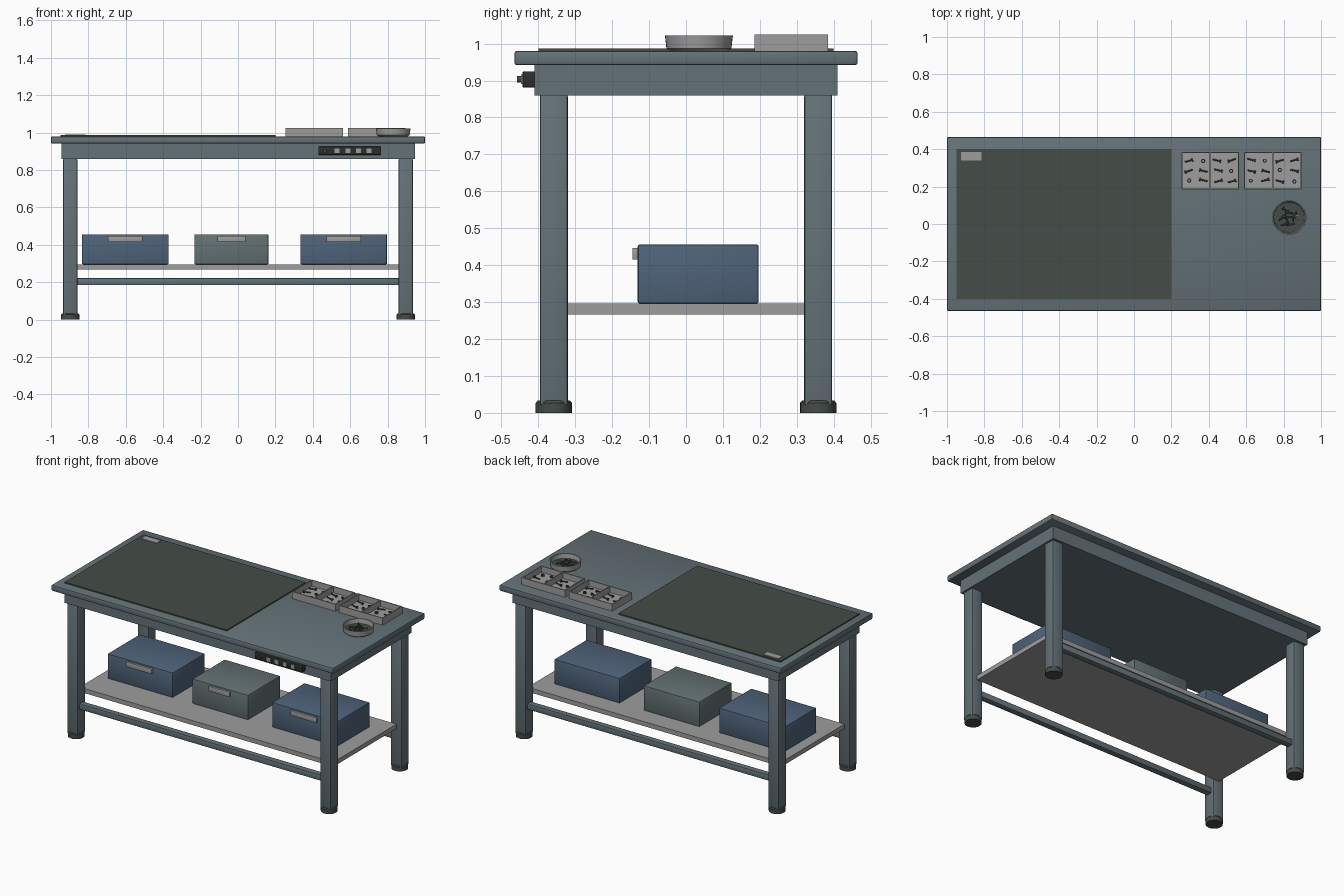
import bpy
import bmesh
import random
from math import pi, cos, sin
from mathutils import Matrix, Vector

random.seed(4)
default = bpy.data.objects.get("Cube")
if default:
    bpy.data.objects.remove(default, do_unlink=True)


def material(name, r, g, b):
    m = bpy.data.materials.new(name)
    m.use_nodes = True
    m.diffuse_color = (r, g, b, 1)
    m.node_tree.nodes["Principled BSDF"].inputs["Base Color"].default_value = (r, g, b, 1)
    return m


STEEL = material("blue grey steel", 0.13, 0.17, 0.19)
RUBBER = material("dark green rubber", 0.058, 0.072, 0.062)
BLUE = material("blue plastic", 0.078, 0.125, 0.195)
GREEN = material("grey green plastic", 0.125, 0.165, 0.17)
GREY = material("light grey metal", 0.34, 0.34, 0.34)
BLACK = material("black plastic", 0.025, 0.028, 0.028)
BOLT = material("dark fastener steel", 0.06, 0.068, 0.07)


def finish(name, bm, mat, smooth=False):
    mesh = bpy.data.meshes.new(name)
    bmesh.ops.recalc_face_normals(bm, faces=bm.faces)
    bm.to_mesh(mesh)
    bm.free()
    mesh.materials.append(mat)
    ob = bpy.data.objects.new(name, mesh)
    bpy.context.collection.objects.link(ob)
    if smooth:
        bpy.ops.object.select_all(action="DESELECT")
        ob.select_set(True)
        bpy.context.view_layer.objects.active = ob
        bpy.ops.object.shade_smooth_by_angle()
    return ob


def add_box(bm, x, y, z):
    """Box between the (low, high) pairs x, y and z."""
    size = Vector((x[1] - x[0], y[1] - y[0], z[1] - z[0]))
    centre = Vector((sum(x), sum(y), sum(z))) / 2
    bmesh.ops.create_cube(bm, size=1, matrix=Matrix.Translation(centre) @ Matrix.Diagonal(size).to_4x4())


def box(name, x, y, z, mat, bevel=0.0):
    bm = bmesh.new()
    add_box(bm, x, y, z)
    if bevel:
        bmesh.ops.bevel(bm, geom=bm.edges[:], offset=bevel, segments=2, profile=0.5, affect="EDGES")
    return finish(name, bm, mat, bevel > 0)


def lathe(name, profile, centre, mat, steps=32):
    """Spin (radius, height) points around a vertical axis."""
    bm = bmesh.new()
    verts = [bm.verts.new((r, 0, z)) for r, z in profile]
    edges = [bm.edges.new(pair) for pair in zip(verts, verts[1:])]
    bmesh.ops.spin(bm, geom=verts + edges, axis=(0, 0, 1), cent=(0, 0, 0), angle=2 * pi, steps=steps)
    bmesh.ops.remove_doubles(bm, verts=bm.verts, dist=0.0001)
    bmesh.ops.translate(bm, verts=bm.verts, vec=centre)
    return finish(name, bm, mat, True)


def add_rod(bm, matrix, radius, depth, sides):
    bmesh.ops.create_cone(bm, cap_ends=True, segments=sides, radius1=radius, radius2=radius,
                          depth=depth, matrix=matrix)


def add_bolt(bm, x, y, z, angle, length=0.042):
    """Bolt lying flat: shank and hexagonal head."""
    place = Matrix.Translation((x, y, z)) @ Matrix.Rotation(angle, 4, "Z") @ Matrix.Rotation(pi / 2, 4, "Y")
    add_rod(bm, place, 0.0042, length, 8)
    add_rod(bm, place @ Matrix.Translation((0, 0, -length / 2)), 0.008, 0.008, 6)


def add_nut(bm, x, y, z, radius=0.012, height=0.009):
    """Hexagonal nut with an open hole."""
    rings = []
    for r, h in ((radius, 0), (radius, height), (radius / 2, height), (radius / 2, 0)):
        rings.append([bm.verts.new((x + r * cos(i * pi / 3), y + r * sin(i * pi / 3), z + h))
                      for i in range(6)])
    for a, b in zip(rings, rings[1:] + rings[:1]):
        for i in range(6):
            j = (i + 1) % 6
            bm.faces.new((a[i], a[j], b[j], b[i]))


# Table top and apron
box("table_top", (-1, 1), (-0.465, 0.465), (0.942, 0.98), STEEL, 0.007)
box("apron", (-0.945, 0.945), (-0.41, 0.41), (0.86, 0.942), STEEL)

# Legs, feet and long rails
for side, sx in (("right", -1), ("left", 1)):
    for end, sy in (("front", -1), ("back", 1)):
        cx, cy = sx * 0.897, sy * 0.358
        box(f"{end}_{side}_leg", (cx - 0.038, cx + 0.038), (cy - 0.038, cy + 0.038),
            (0.02, 0.862), STEEL, 0.006)
        lathe(f"{end}_{side}_foot", [(0, 0), (0.049, 0), (0.049, 0.027), (0.044, 0.033), (0, 0.033)],
              (cx, cy, 0), RUBBER, 24)
for end, cy in (("front", -0.358), ("back", 0.358)):
    box(f"{end}_rail", (-0.87, 0.87), (cy - 0.019, cy + 0.019), (0.185, 0.222), STEEL, 0.003)

# Lower shelf
box("shelf", (-0.9, 0.9), (-0.32, 0.32), (0.267, 0.296), GREY)

# Storage bins with pull handles
for name, cx, half, grip, mat in (("right_bin", -0.603, 0.232, 0.092, BLUE),
                                  ("middle_bin", -0.035, 0.198, 0.075, GREEN),
                                  ("left_bin", 0.565, 0.232, 0.092, BLUE)):
    box(name, (cx - half, cx + half), (-0.131, 0.197), (0.296, 0.456), mat, 0.006)
    box(name + "_handle", (cx - grip, cx + grip), (-0.145, -0.13), (0.415, 0.447), GREY, 0.002)

# Work mat and its tag
box("work_mat", (-0.95, 0.2), (-0.4, 0.4), (0.98, 0.987), RUBBER)
box("mat_tag", (-0.925, -0.815), (0.34, 0.385), (0.987, 0.991), GREY)

# Divided parts trays filled with bolts and nuts
WALL, Y0, Y1 = 0.006, 0.185, 0.385
for name, cx, layout in (("inner_tray", 0.408, "bnbb bbbn nbbb"),
                         ("outer_tray", 0.742, "bnbb bbnb nbbn")):
    x0, x1 = cx - 0.154, cx + 0.154
    bm = bmesh.new()
    add_box(bm, (x0, x1), (Y0, Y1), (0.98, 0.986))
    for wx in (x0, cx - WALL / 2, x1 - WALL):
        add_box(bm, (wx, wx + WALL), (Y0, Y1), (0.98, 1.025))
    for wy in (Y0, Y1 - WALL):
        add_box(bm, (x0, x1), (wy, wy + WALL), (0.98, 1.025))
    finish(name, bm, GREY)
    bm = bmesh.new()
    for row, kinds in enumerate(layout.split()):
        for col, kind in enumerate(kinds):
            px = x0 + 0.04 + col * 0.076 + random.uniform(-0.005, 0.005)
            py = Y1 - 0.045 - row * 0.055 + random.uniform(-0.004, 0.004)
            if kind == "b":
                add_bolt(bm, px, py, 0.994, random.choice((-0.25, 0.3, 2.9, 3.4)))
            else:
                add_nut(bm, px, py, 0.986)
    finish(name + "_fasteners", bm, BOLT)

# Round dish with a rubber floor and loose fasteners
DX, DY = 0.83, 0.035
lathe("round_dish", [(0, 0.98), (0.078, 0.98), (0.088, 0.987), (0.092, 1.022), (0.086, 1.022),
                     (0.081, 0.99), (0, 0.99)], (DX, DY, 0), GREY, 40)
lathe("dish_pad", [(0, 0.99), (0.08, 0.99), (0.08, 0.994), (0, 0.994)], (DX, DY, 0), RUBBER, 40)
bm = bmesh.new()
for i in range(9):
    a = i * 2.4
    r = 0.016 * (i + 0.5) ** 0.5
    add_bolt(bm, DX - 0.01 + r * cos(a), DY + r * sin(a), 1.0, a * 1.7, 0.032)
finish("dish_bolts", bm, BOLT)
bm = bmesh.new()
add_nut(bm, DX + 0.043, DY + 0.002, 0.994, 0.015)
finish("dish_nut", bm, GREY)

# Power strip with sockets and a switch
box("power_strip", (0.43, 0.765), (-0.443, -0.408), (0.881, 0.925), BLACK, 0.004)
for i in range(4):
    cx = 0.53 + i * 0.057
    box(f"socket_{i + 1}", (cx - 0.0135, cx + 0.0135), (-0.447, -0.442), (0.89, 0.916), GREY)
bm = bmesh.new()
add_rod(bm, Matrix.Translation((0.465, -0.449, 0.903)) @ Matrix.Rotation(pi / 2, 4, "X"), 0.009, 0.016, 16)
finish("power_switch", bm, BOLT, True)
